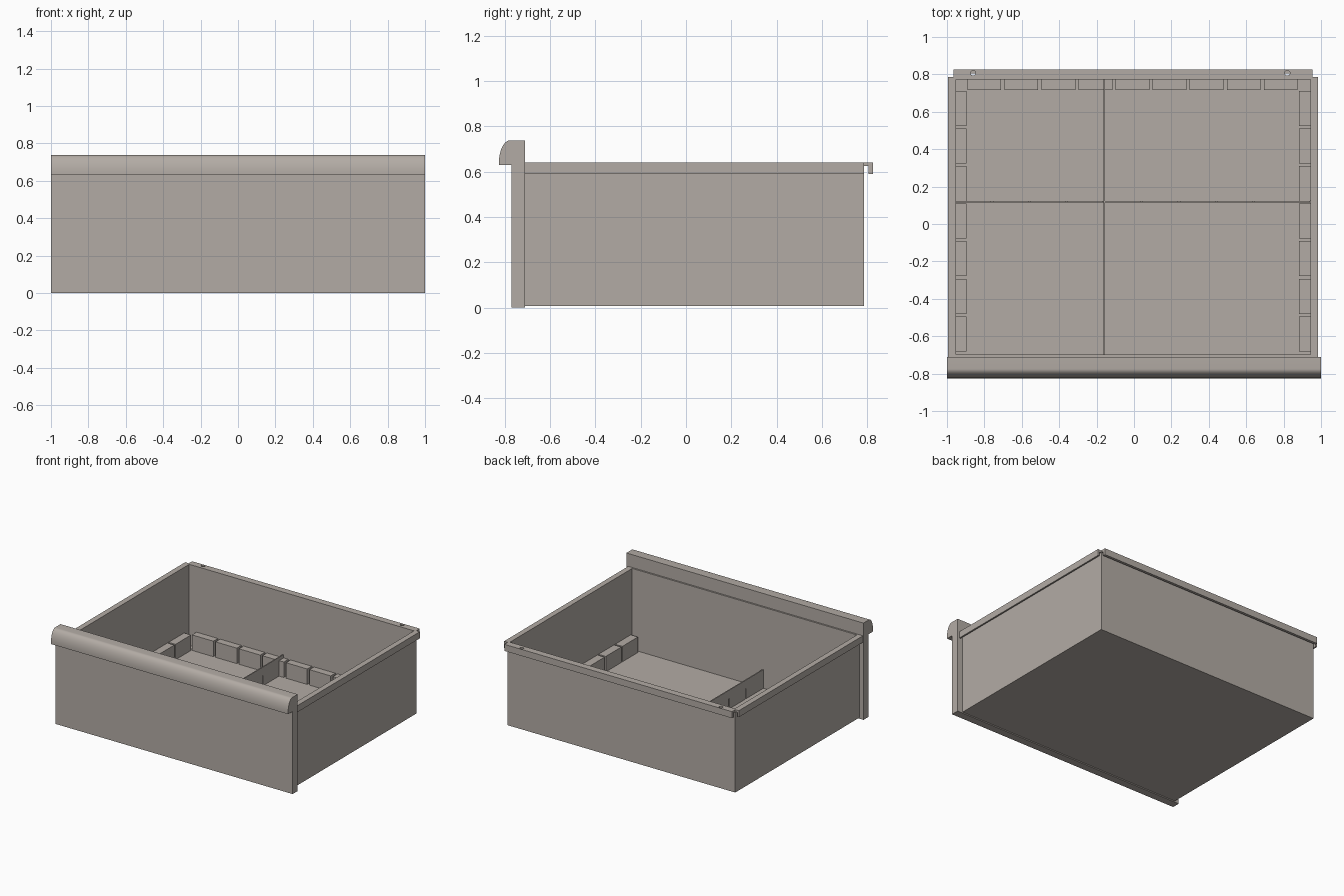
import bpy, bmesh, math

if "Cube" in bpy.data.objects:
    bpy.data.objects.remove(bpy.data.objects["Cube"])

mat = bpy.data.materials.new("warm_grey")
mat.diffuse_color = (0.45, 0.41, 0.375, 1)
mat.use_nodes = True
mat.node_tree.nodes["Principled BSDF"].inputs["Base Color"].default_value = mat.diffuse_color


def finish(name, bm):
    bmesh.ops.recalc_face_normals(bm, faces=bm.faces)
    me = bpy.data.meshes.new(name)
    bm.to_mesh(me)
    bm.free()
    me.materials.append(mat)
    ob = bpy.data.objects.new(name, me)
    bpy.context.collection.objects.link(ob)
    return ob


def add_box(bm, x0, x1, y0, y1, z0, z1):
    vs = bmesh.ops.create_cube(bm, size=1)["verts"]
    for v in vs:
        v.co.x = x1 if v.co.x > 0 else x0
        v.co.y = y1 if v.co.y > 0 else y0
        v.co.z = z1 if v.co.z > 0 else z0


def boxes(name, specs):
    bm = bmesh.new()
    for s in specs:
        add_box(bm, *s)
    return finish(name, bm)


def prism(name, profile, a, b, place):
    """Extrude a closed 2D profile from a to b; place maps (p, q, t) to xyz."""
    bm = bmesh.new()
    base = bm.faces.new([bm.verts.new(place(p, q, a)) for p, q in profile])
    new = bmesh.ops.extrude_face_region(bm, geom=[base])["geom"]
    d = [e - s for s, e in zip(place(0, 0, a), place(0, 0, b))]
    bmesh.ops.translate(bm, vec=d, verts=[v for v in new if isinstance(v, bmesh.types.BMVert)])
    return finish(name, bm)


# front panel with rounded pull along its top
arc = [(-0.775 - 0.05 * math.cos(t), 0.64 + 0.098 * math.sin(t))
       for t in [math.pi / 2 * i / 14 for i in range(15)]]
panel = prism("front_panel", [(-0.71, 0), (-0.77, 0), (-0.77, 0.63), (-0.825, 0.63)] + arc
              + [(-0.71, 0.738)], -1, 1, lambda p, q, t: (t, p, q))
bpy.context.view_layer.objects.active = panel
panel.select_set(True)
bpy.ops.object.shade_smooth_by_angle(angle=math.radians(30))

# drawer tray: floor and thin walls
XL, XR, YF, YB, T, FLOOR, TOP = -0.965, 0.955, -0.71, 0.785, 0.012, 0.022, 0.64
boxes("tray_floor", [(XL, XR, YF, YB, 0.008, FLOOR)])
boxes("tray_walls", [
    (XL, XL + T, YF, YB, FLOOR, TOP), (XR - T, XR, YF, YB, FLOOR, TOP),
    (XL + T, XR - T, YB - T, YB, FLOOR, TOP), (XL + T, XR - T, YF, YF + T, FLOOR, TOP)])

# down-turned rims on both sides and the back
def hook(w, lip):
    return [(0, TOP), (w, TOP), (w, 0.59), (w - lip, 0.59), (w - lip, 0.624), (0, 0.624)]

prism("right_rim", hook(0.03, 0.012), YF, YB, lambda p, q, t: (XR + p, t, q))
prism("left_rim", hook(0.03, 0.012), YF, YB, lambda p, q, t: (XL - p, t, q))
back = prism("back_rim", hook(0.04, 0.02), XL, XR, lambda p, q, t: (t, YB + p, q))

# screw holes in the back rim
bm = bmesh.new()
for x in (-0.86, 0.82):
    vs = bmesh.ops.create_cone(bm, cap_ends=True, segments=16, radius1=0.014,
                               radius2=0.014, depth=0.06)["verts"]
    bmesh.ops.translate(bm, vec=(x, 0.807, 0.64), verts=vs)
cutter = finish("hole_cutter", bm)
cutter.hide_render = True
cutter.hide_set(True)
mod = back.modifiers.new("holes", "BOOLEAN")
mod.operation = "DIFFERENCE"
mod.object = cutter

# divider holder blocks along the back and sides
BT = 0.14
boxes("back_blocks", [(-0.89 + 0.198 * i, -0.71 + 0.198 * i, 0.717, 0.772, FLOOR, BT)
                      for i in range(9)])
side = [(0.525 - 0.201 * i, 0.712 - 0.201 * i) for i in range(7)]
boxes("left_blocks", [(-0.953, -0.895, a, b, FLOOR, BT) for a, b in side])
boxes("right_blocks", [(0.882, 0.943, a, b, FLOOR, BT) for a, b in side])


# crossing dividers, slotted at regular spacing
def divider(name, start, end, slots, solid, slotted, place):
    specs = [place(start, end, *solid)]
    edges = [start] + [s + d for s in slots for d in (-0.005, 0.005)] + [end]
    specs += [place(a, b, *slotted) for a, b in zip(edges[::2], edges[1::2])]
    boxes(name, specs)

divider("long_divider", -0.697, 0.772, [-0.485 + 0.201 * i for i in range(6)],
        (0.1, 0.165), (FLOOR, 0.1), lambda a, b, z0, z1: (-0.164, -0.156, a, b, z0, z1))
divider("cross_divider", -0.952, 0.942, [-0.76 + 0.2 * i for i in range(8)],
        (FLOOR, 0.1), (0.1, 0.165), lambda a, b, z0, z1: (a, b, 0.114, 0.122, z0, z1))
